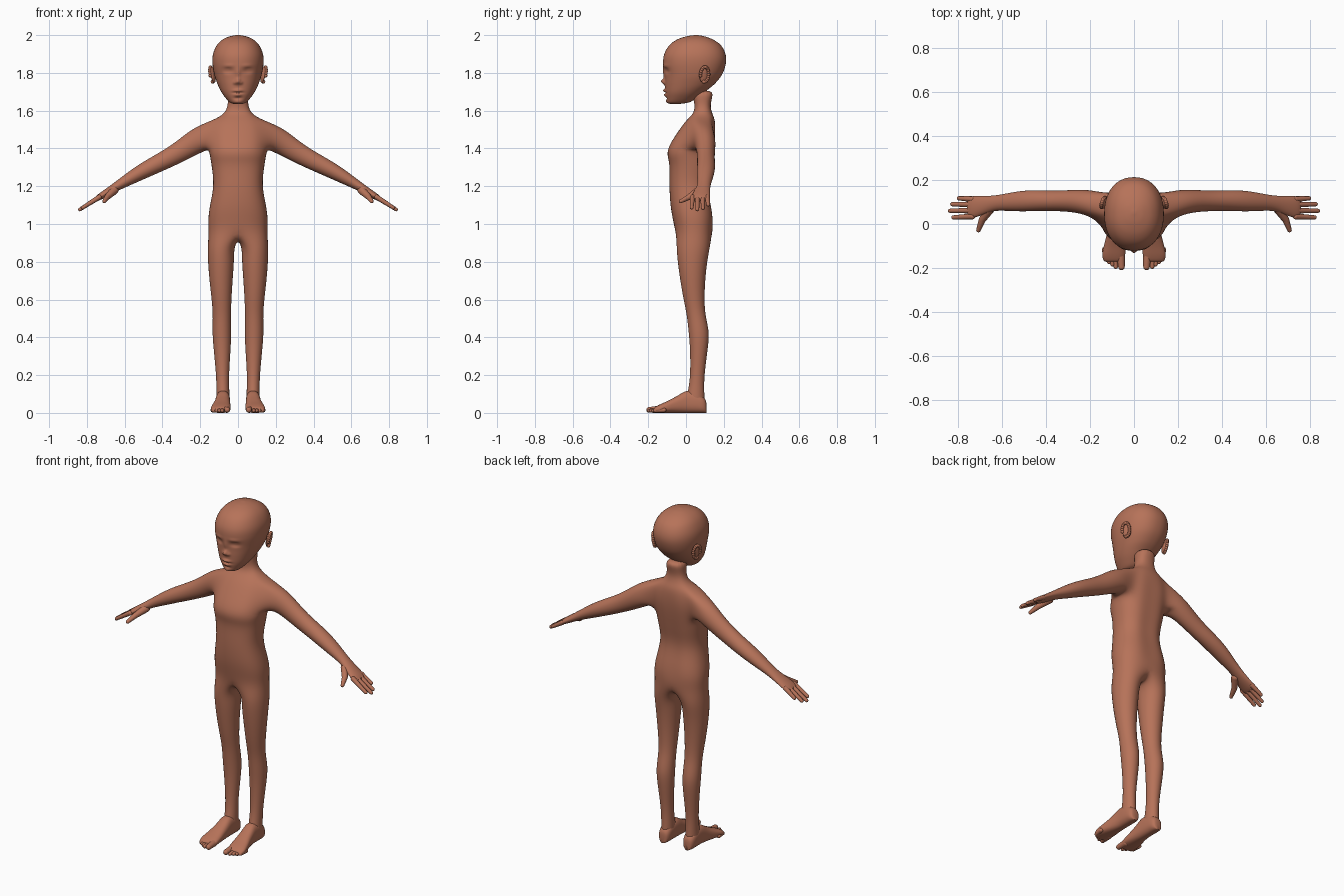
import bpy, bmesh, math
from mathutils import Vector, Matrix

if "Cube" in bpy.data.objects:
    bpy.data.objects.remove(bpy.data.objects["Cube"])

skin = bpy.data.materials.new("warm brown")
skin.diffuse_color = (.47, .17, .10, 1)
skin.use_nodes = True
skin.node_tree.nodes["Principled BSDF"].inputs["Base Color"].default_value = skin.diffuse_color


def finish(bm, name, levels=0):
    bmesh.ops.recalc_face_normals(bm, faces=bm.faces)
    for f in bm.faces:
        f.smooth = True
    mesh = bpy.data.meshes.new(name)
    bm.to_mesh(mesh)
    bm.free()
    mesh.materials.append(skin)
    ob = bpy.data.objects.new(name, mesh)
    bpy.context.collection.objects.link(ob)
    if levels:
        mod = ob.modifiers.new("smooth", 'SUBSURF')
        mod.levels = mod.render_levels = levels


def spline(keys, sub):
    """Catmull-Rom samples through tuples of section values."""
    out = []
    for i in range(len(keys) - 1):
        a, b = keys[max(i - 1, 0)], keys[i]
        c, d = keys[i + 1], keys[min(i + 2, len(keys) - 1)]
        for j in range(sub):
            t = j / sub
            out.append([0.5 * (2 * q + (r - p) * t + (2 * p - 5 * q + 4 * r - w) * t * t
                               + (3 * q - p - 3 * r + w) * t ** 3)
                        for p, q, r, w in zip(a, b, c, d)])
    return out + [list(keys[-1])]


def ring(bm, k, place, n, start=0.0, expo=2.0, grow=1.0):
    """One rounded section; place(key, u, v) gives each point."""
    out = []
    for i in range(n):
        a = 2 * math.pi * (i + start) / n
        u, v = (grow * math.copysign(abs(f) ** (2 / expo), f) for f in (math.cos(a), math.sin(a)))
        out.append(bm.verts.new(place(k, u, v)))
    return out


def bridge(bm, r0, r1, skip=()):
    n = len(r0)
    for i in range(n):
        if i not in skip:
            bm.faces.new((r0[i], r0[(i + 1) % n], r1[(i + 1) % n], r1[i]))


def loft(bm, keys, place, n=48, sub=6, expo=2.2):
    rings = [ring(bm, k, place, n, .5, expo) for k in spline(keys, sub)]
    for r0, r1 in zip(rings, rings[1:]):
        bridge(bm, r0, r1)
    bm.faces.new(rings[0])
    bm.faces.new(rings[-1])


def limb(bm, loop, keys, place, start):
    """Extend an open loop of the trunk through limb sections."""
    for k in keys:
        nxt = ring(bm, k, place, len(loop), start, grow=1.045)
        bridge(bm, loop, nxt)
        loop = nxt
    bm.faces.new(loop)


def ball(bm, center, radii, rot=Matrix()):
    m = Matrix.Translation(center) @ rot @ Matrix.Diagonal((*radii, 1))
    bmesh.ops.create_uvsphere(bm, u_segments=16, v_segments=10, radius=1, matrix=m)


def rod(bm, p0, p1, r0, r1):
    """Tapered finger or toe with round ends."""
    p0, p1 = Vector(p0), Vector(p1)
    d = p1 - p0
    m = Matrix.Translation((p0 + p1) / 2) @ d.to_track_quat('Z', 'Y').to_matrix().to_4x4()
    bmesh.ops.create_cone(bm, cap_ends=False, segments=16, radius1=r0, radius2=r1,
                          depth=d.length, matrix=m)
    ball(bm, p0, (r0,) * 3)
    ball(bm, p1, (r1,) * 3)


def upright(side):
    """Horizontal sections: z, centre x, half width, front y, back y."""
    return lambda k, u, v: (side * (k[1] + k[2] * u),
                            (k[3] + k[4]) / 2 + (k[4] - k[3]) / 2 * v, k[0])


# trunk: rings from hips to neck, with side holes for the arms
bm = bmesh.new()
trunk = [(.96, 0, .153, -.056, .143), (1.03, 0, .158, -.07, .149), (1.1, 0, .148, -.083, .139),
         (1.2, 0, .126, -.088, .116), (1.29, 0, .136, -.085, .134), (1.335, 0, .143, -.09, .142),
         (1.39, 0, .152, -.105, .152), (1.47, 0, .152, -.055, .163), (1.55, 0, .132, .0, .155),
         (1.58, 0, .074, .038, .14), (1.62, 0, .054, .048, .128), (1.66, 0, .053, .04, .135),
         (1.71, 0, .055, .03, .148)]
rows = [ring(bm, k, upright(1), 16, 0, 2.35, 1.025) for k in trunk]
for i, (r0, r1) in enumerate(zip(rows, rows[1:])):
    bridge(bm, r0, r1, (14, 15, 0, 1, 6, 7, 8, 9) if i in (6, 7) else ())
bm.faces.new(rows[-1])
for r in rows[1:8]:
    r[4].co.y -= .012  # groove along the spine

crotch = [bm.verts.new((0, y, .915)) for y in (.10, .045, -.01)]
arm_keys = [(.2, .098, 1.452, .068, .059), (.28, .105, 1.4, .058, .05), (.35, .105, 1.358, .051, .046),
            (.42, .107, 1.322, .047, .047), (.5, .105, 1.282, .042, .048), (.57, .1, 1.242, .034, .041),
            (.63, .096, 1.207, .025, .033), (.68, .086, 1.175, .021, .041), (.73, .077, 1.145, .017, .05),
            (.76, .075, 1.126, .012, .05)]
leg_keys = [(.88, .091, .07, -.05, .127), (.8, .09, .069, -.044, .111), (.7, .09, .061, -.03, .101),
            (.6, .087, .052, -.013, .097), (.52, .085, .047, .005, .101), (.43, .086, .05, .014, .124),
            (.35, .084, .046, .022, .117), (.2, .082, .033, .024, .096), (.12, .08, .034, .012, .096),
            (.07, .08, .035, .0, .098), (.03, .08, .032, .01, .098)]
for s in (1, -1):
    # arm and palm (x, y, z, half thickness, half depth)
    c = [14, 15, 0, 1, 2] if s > 0 else [10, 9, 8, 7, 6]
    low, mid, top = rows[6:9]
    limb(bm, [low[i] for i in c] + [mid[c[4]]] + [top[i] for i in c[::-1]] + [mid[c[0]]], arm_keys,
         lambda k, u, v: (s * (k[0] + .5 * k[3] * v), k[1] + k[4] * u, k[2] + .86 * k[3] * v), -5)
    # leg
    cols = [(12 + s * i) % 16 for i in range(9)]
    limb(bm, [rows[0][i] for i in cols] + crotch, leg_keys, upright(s), -4)
finish(bm, "body", 2)

# face relief: |x|, z, spread x, spread z, push towards the back
relief = [(0, 1.80, .012, .03, -.008), (0, 1.755, .012, .014, -.022), (.017, 1.748, .008, .008, -.009),
          (0, 1.706, .022, .007, -.013), (0, 1.683, .019, .008, -.010), (0, 1.694, .026, .004, .006),
          (0, 1.666, .02, .006, .005), (0, 1.645, .02, .01, -.004), (.052, 1.812, .022, .012, .014),
          (.054, 1.810, .016, .007, -.008), (.054, 1.806, .018, .004, .004), (.05, 1.838, .028, .008, -.004)]
flat_head = upright(1)


def head_point(k, u, v):
    x, y, z = flat_head(k, u, v)
    if v < 0:
        y += min(1, -2 * v) * sum(a * math.exp(-((abs(x) - cx) / sx) ** 2 - ((z - cz) / sz) ** 2)
                                  for cx, cz, sx, sz, a in relief)
    return x, y, z


# head
bm = bmesh.new()
loft(bm, [(1.636, 0, .025, -.085, -.03), (1.645, 0, .045, -.1, .02), (1.67, 0, .068, -.106, .06),
          (1.70, 0, .089, -.11, .1), (1.74, 0, .108, -.112, .15), (1.79, 0, .125, -.113, .19),
          (1.85, 0, .135, -.121, .211), (1.90, 0, .132, -.115, .209), (1.945, 0, .113, -.089, .186),
          (1.975, 0, .084, -.05, .146), (1.993, 0, .045, 0, .1), (2.0, 0, .008, .045, .06)],
     head_point, n=128, sub=8)
finish(bm, "head")

ears, feet, fingers = bmesh.new(), bmesh.new(), bmesh.new()
for s in (1, -1):
    # ear: thin shell with a raised rim
    tilt = Matrix.Rotation(s * .35, 4, 'Z') @ Matrix.Rotation(s * .15, 4, 'Y')
    ball(ears, (s * .132, .095, 1.79), (.010, .026, .044), tilt)
    for i in range(18):
        a = math.radians(-100 + i * 17)
        off = tilt @ Vector((s * .004, .023 * math.cos(a), .040 * math.sin(a)))
        ball(ears, Vector((s * .136, .097, 1.792)) + off, (.009,) * 3)

    # foot: sections from heel to toes (y, centre x, half width, top)
    loft(feet, [(.108, .08, .012, .05), (.103, .08, .025, .07), (.085, .08, .034, .09),
                (.05, .08, .037, .11), (0, .08, .038, .115), (-.05, .083, .042, .088),
                (-.1, .088, .049, .062), (-.14, .092, .052, .044), (-.165, .092, .046, .03),
                (-.172, .092, .035, .02)],
         lambda k, u, v: (s * (k[1] + k[2] * u), k[0], k[3] / 2 * (1 + v)), n=40, sub=4, expo=2.5)
    rod(feet, (s * .06, -.14, .019), (s * .057, -.195, .016), .019, .015)
    for i in range(4):
        rod(feet, (s * (.086 + i * .016), -.14 + i * .008, .015),
            (s * (.083 + i * .0155), -.195 + i * .011, .012), .012, .0095)

    # fingers and thumb
    for y, tip in ((.117, .797), (.09, .827), (.06, .837), (.03, .822)):
        rod(fingers, (s * .735, .075 + (y - .075) * .9, 1.142),
            (s * tip, y, 1.142 - (tip - .735) * .64), .0135, .0095)
    rod(fingers, (s * .655, .07, 1.178), (s * .69, .02, 1.145), .022, .016)
    rod(fingers, (s * .69, .02, 1.145), (s * .708, -.028, 1.12), .016, .010)
finish(ears, "ears")
finish(feet, "feet")
finish(fingers, "fingers")
